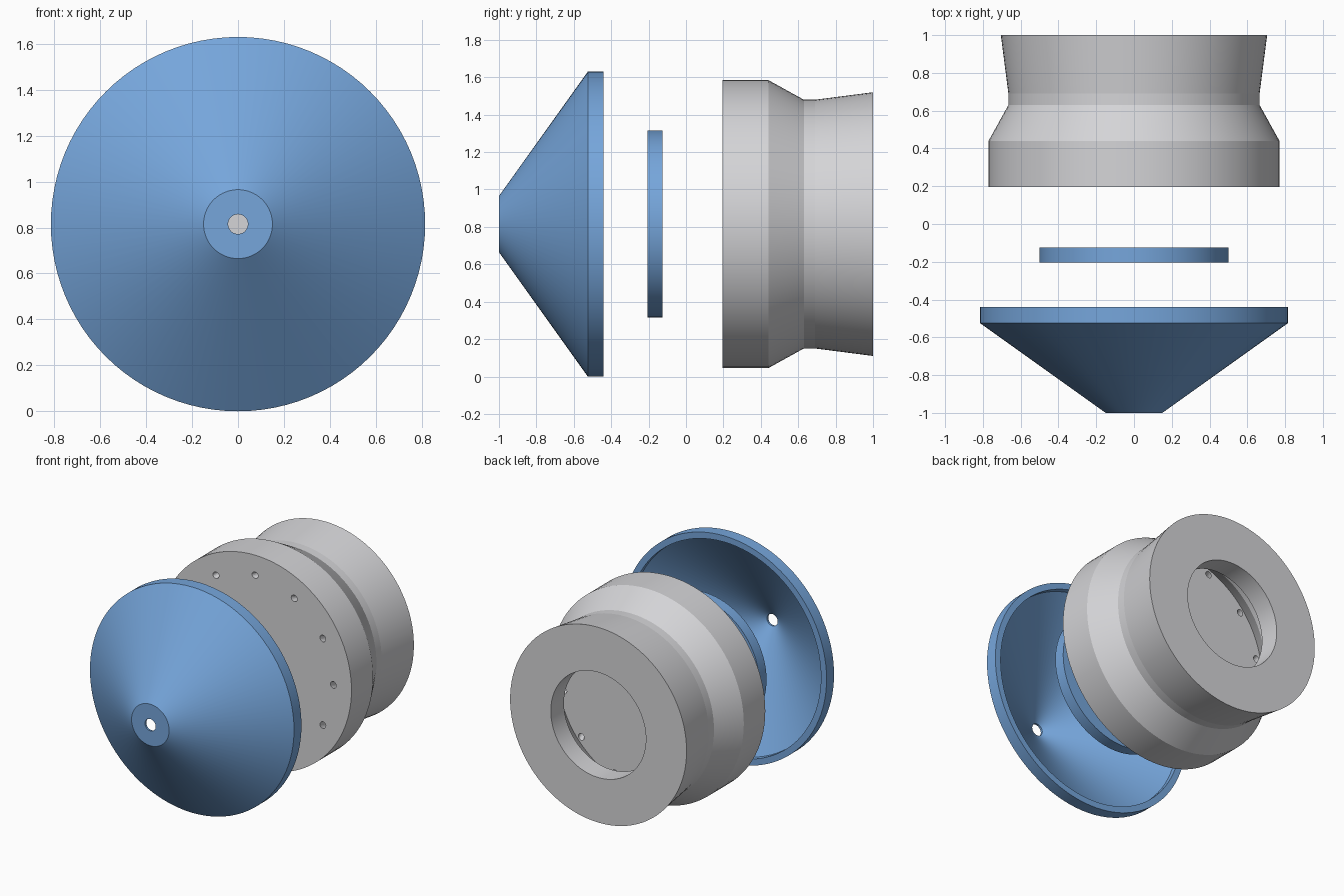
import bpy, bmesh, math
from mathutils import Vector

cube = bpy.data.objects.get("Cube")
if cube:
    bpy.data.objects.remove(cube, do_unlink=True)

AXIS_Z = 0.815
SEGMENTS = 96


def material(name, rgb):
    mat = bpy.data.materials.new(name)
    mat.use_nodes = True
    colour = (*rgb, 1.0)
    mat.diffuse_color = colour
    bsdf = next(n for n in mat.node_tree.nodes if n.type == 'BSDF_PRINCIPLED')
    bsdf.inputs["Base Color"].default_value = colour
    return mat


def add_object(name, bm, mat):
    mesh = bpy.data.meshes.new(name)
    bm.to_mesh(mesh)
    bm.free()
    mesh.materials.append(mat)
    obj = bpy.data.objects.new(name, mesh)
    bpy.context.collection.objects.link(obj)
    return obj


def lathe(name, profile, mat):
    """Revolve (radius, y) points about the horizontal axis, closing the loop if it is off axis."""
    closed = all(r > 0 for r, y in profile)
    points = profile + profile[:1] if closed else profile
    bm = bmesh.new()
    verts = [bm.verts.new((r, y, AXIS_Z)) for r, y in points]
    edges = [bm.edges.new(pair) for pair in zip(verts, verts[1:])]
    bmesh.ops.spin(bm, geom=verts + edges, cent=(0, 0, AXIS_Z), axis=(0, 1, 0),
                   angle=math.tau, steps=SEGMENTS, use_merge=False)
    bmesh.ops.remove_doubles(bm, verts=bm.verts, dist=0.0005)
    bmesh.ops.recalc_face_normals(bm, faces=bm.faces)
    return add_object(name, bm, mat)


def smooth(obj):
    bpy.ops.object.select_all(action='DESELECT')
    obj.select_set(True)
    bpy.context.view_layer.objects.active = obj
    bpy.ops.object.shade_smooth_by_angle(angle=math.radians(6))


blue = material("blue", (0.18, 0.38, 0.71))
grey = material("light grey", (0.66, 0.66, 0.68))

# Hollow cone, thin at the central hole, with a short straight rim
cone = lathe("front_cone", [(0.043, -1), (0.15, -1), (0.815, -0.525), (0.815, -0.44),
                            (0.77, -0.44), (0.77, -0.48), (0.043, -0.985)], blue)

# Flat washer between cone and body
washer = lathe("middle_disc", [(0.043, -0.205), (0.5, -0.205),
                               (0.5, -0.125), (0.043, -0.125)], blue)

# Waisted body with a thick front plate and an open cavity at the back
FRONT, FLOOR = 0.195, 0.5
body = lathe("rear_body", [(0, FRONT), (0.77, FRONT), (0.77, 0.44), (0.665, 0.63),
                           (0.665, 0.69), (0.705, 1), (0.38, 1), (0.38, 0.85),
                           (0.59, 0.85), (0.59, 0.63), (0.67, FLOOR), (0, FLOOR)], grey)

# Ring of twelve slanted holes through the front plate
bm = bmesh.new()
for i in range(12):
    a = math.tau * i / 12
    start = Vector((0.625 * math.cos(a), FRONT, AXIS_Z + 0.625 * math.sin(a)))
    slant = Vector((0.11 * math.sin(a), FLOOR - FRONT, -0.11 * math.cos(a)))
    place = slant.to_track_quat('Z', 'Y').to_matrix().to_4x4()
    place.translation = start + slant / 2
    bmesh.ops.create_cone(bm, cap_ends=True, segments=16, radius1=0.023, radius2=0.023,
                          depth=slant.length + 0.04, matrix=place)
cutter = add_object("hole_cutter", bm, grey)
cutter.hide_render = True

cut = body.modifiers.new("slanted_holes", 'BOOLEAN')
cut.operation = 'DIFFERENCE'
cut.solver = 'EXACT'
cut.object = cutter
bpy.context.view_layer.update()
bpy.context.view_layer.objects.active = body
bpy.ops.object.modifier_apply(modifier=cut.name)
bpy.data.objects.remove(cutter, do_unlink=True)

for part in (cone, washer, body):
    smooth(part)
